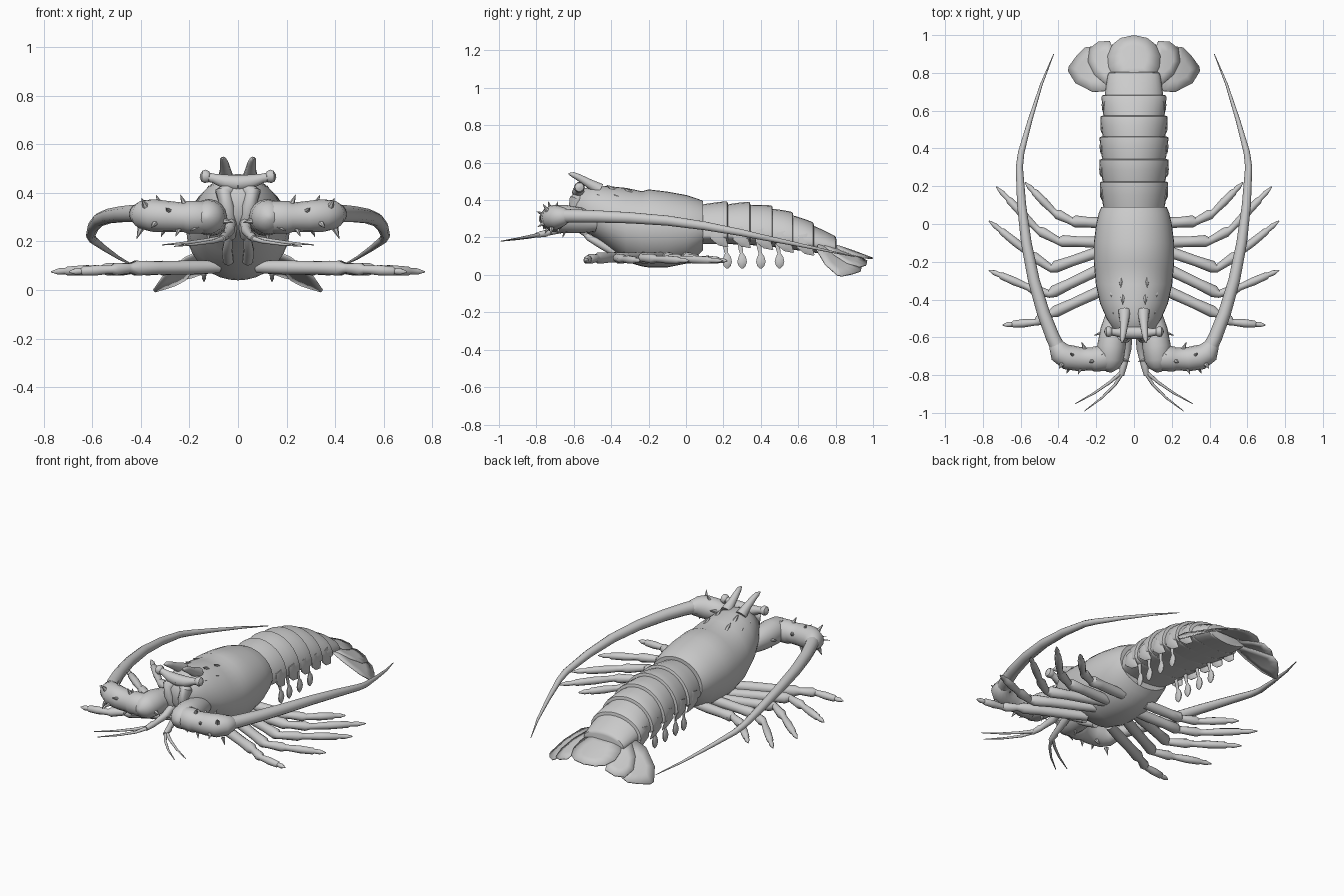
import bpy, bmesh, math
from mathutils import Vector as V


def finish(name, bm, mirror=False, thick=0):
    bmesh.ops.recalc_face_normals(bm, faces=bm.faces)
    me = bpy.data.meshes.new(name)
    bm.to_mesh(me)
    bm.free()
    for p in me.polygons:
        p.use_smooth = True
    me.set_sharp_from_angle(angle=math.radians(40))
    ob = bpy.data.objects.new(name, me)
    bpy.context.collection.objects.link(ob)
    if thick:
        ob.modifiers.new("thickness", 'SOLIDIFY').thickness = thick
    if mirror:
        ob.modifiers.new("mirror", 'MIRROR').use_axis[0] = True
    return ob


def skin(bm, rings):
    rows = [[bm.verts.new(p) for p in r] for r in rings]
    n = len(rows[0])
    for a, b in zip(rows, rows[1:]):
        for i in range(n):
            j = (i + 1) % n
            bm.faces.new((a[i], a[j], b[j], b[i]))
    bm.faces.new(rows[0])
    bm.faces.new(rows[-1])


def body(name, sections, n=28):
    # sections: y, half width, bottom z, widest z, top z
    rings = []
    for y, w, zb, zm, zt in sections:
        ring = []
        for i in range(n):
            t = 2 * math.pi * i / n
            s = math.sin(t)
            ring.append((w * math.cos(t), y, zm + s * ((zt - zm) if s > 0 else (zm - zb))))
        rings.append(ring)
    bm = bmesh.new()
    skin(bm, rings)
    return finish(name, bm)


def add_tube(bm, pts, ref=(0, 0, 1), flat=1, n=10):
    # pts: x, y, z, radius
    c = [V(p[:3]) for p in pts]
    rings = []
    for i, p in enumerate(pts):
        d = V((0, 0, 0))
        if i > 0:
            d += (c[i] - c[i - 1]).normalized()
        if i < len(c) - 1:
            d += (c[i + 1] - c[i]).normalized()
        side = d.cross(V(ref)).normalized()
        up = side.cross(d).normalized()
        rings.append([c[i] + p[3] * (side * flat * math.cos(a) + up * math.sin(a))
                      for a in (2 * math.pi * k / n for k in range(n))])
    skin(bm, rings)


def tube(name, pts, **kw):
    bm = bmesh.new()
    add_tube(bm, pts, **kw)
    return finish(name, bm, mirror=True)


# carapace with its neck groove
body("carapace", [
    (-.61, .05, .31, .36, .40), (-.58, .095, .25, .35, .445), (-.5, .145, .21, .32, .478),
    (-.42, .18, .15, .29, .475), (-.32, .202, .07, .26, .465), (-.235, .21, .045, .25, .447),
    (-.2, .213, .04, .25, .457), (-.1, .213, .04, .25, .445), (0, .2, .06, .25, .427),
    (.06, .186, .1, .25, .408), (.09, .173, .13, .25, .396)], n=36)

# abdomen rings: boundary y, half width, widest z, top z
seg = [(.07, .17, .21, .385), (.22, .176, .21, .388), (.34, .179, .205, .385), (.46, .177, .195, .365),
       (.57, .173, .18, .33), (.68, .166, .165, .275), (.80, .13, .145, .20)]
for i, (a, b) in enumerate(zip(seg, seg[1:])):
    rows = []
    for t, g in ((-.12, -.016), (.15, -.008), (.55, 0), (.9, .005), (1, .004), (1.03, -.006)):
        y, w, zm, zt = (a[k] + (b[k] - a[k]) * t for k in range(4))
        rows.append((y, w + g, zm - .045, zm, zt + g))
    body(f"abdomen_ring_{i + 1}", rows)
    # pointed side flap of the ring
    y, w, zm = b[:3]
    if i < 5:
        tube(f"side_flap_{i + 1}", [(w - .012, y - .06, zm + .05, .03), (w - .006, y - .05, zm, .045),
                                    (w - .01, y - .025, zm - .035, .028), (w - .015, y + .005, zm - .06, .003)],
             ref=(0, 1, 0), flat=.25)

# swimmerets under the abdomen
for i, y in enumerate((.22, .30, .40, .50)):
    tube(f"swimmeret_{i + 1}", [(.13, y - .015, .2, .016), (.135, y - .008, .14, .012), (.137, y - .003, .115, .009),
                                (.138, y, .095, .021), (.14, y, .07, .027), (.14, y, .048, .02), (.14, y, .033, .004)],
         ref=(0, 1, 0), flat=.4)


# tail fan plates lie on one drooping surface
def plate(name, outline, lift, mirror=True):
    def drop(x, y):
        return (x, y, .20 - .38 * (y - .7) - 1.25 * x * x + lift)
    bm = bmesh.new()
    cx = sum(p[0] for p in outline) / len(outline)
    cy = sum(p[1] for p in outline) / len(outline)
    mid = bm.verts.new(drop(cx, cy))
    inner = [bm.verts.new(drop((x + cx) / 2, (y + cy) / 2)) for x, y in outline]
    outer = [bm.verts.new(drop(x, y)) for x, y in outline]
    for i in range(len(outline)):
        j = (i + 1) % len(outline)
        bm.faces.new((mid, inner[i], inner[j]))
        bm.faces.new((inner[i], outer[i], outer[j], inner[j]))
    finish(name, bm, mirror, .007)


half = [(.10, .76), (.135, .83), (.14, .89), (.115, .95), (.07, .985)]
plate("tail_centre", half + [(0, 1.0)] + [(-x, y) for x, y in reversed(half)], .006, False)
plate("tail_inner_fin", [(.08, .74), (.15, .74), (.21, .79), (.245, .86), (.235, .93),
                         (.19, .965), (.13, .97), (.10, .9)], .001)
plate("tail_outer_fin", [(.10, .74), (.16, .705), (.22, .70), (.31, .745), (.35, .81), (.345, .835),
                         (.305, .89), (.26, .935), (.22, .94), (.17, .85)], -.004)

# walking legs: hip, knee, ankle, tip in plan
legs = [((.08, .0), (.33, .015), (.42, .06), (.577, .22)),
        ((.08, -.10), (.40, -.09), (.51, -.03), (.73, .198)),
        ((.08, -.11), (.44, -.235), (.55, -.16), (.768, .017)),
        ((.08, -.19), (.45, -.37), (.56, -.335), (.768, -.245)),
        ((.08, -.31), (.44, -.475), (.52, -.52), (.695, -.535))]
for i, pts in enumerate(legs):
    hip, knee, ankle, tip = (V((*p, z)) for p, z in zip(pts, (.095, .09, .085, .075)))
    path = [(hip, knee, 0, .026), (hip, knee, .3, .03), (hip, knee, .7, .028), (hip, knee, .93, .032),
            (hip, knee, 1, .021), (knee, ankle, .15, .021), (knee, ankle, .8, .027), (knee, ankle, 1, .018),
            (ankle, tip, .1, .018), (ankle, tip, .35, .022), (ankle, tip, .68, .019), (ankle, tip, .72, .013),
            (ankle, tip, .85, .014), (ankle, tip, 1, .003)]
    tube(f"walking_leg_{i + 1}", [(*a.lerp(b, t), r) for a, b, t, r in path])

# thick spiny antenna bases
tube("antenna_root", [(.1, -.48, .28, .05), (.11, -.56, .29, .068), (.12, -.65, .3, .075), (.125, -.72, .3, .07),
                      (.128, -.76, .3, .05), (.13, -.785, .3, .012)], n=16)
tube("antenna_arm", [(.1, -.71, .3, .05), (.15, -.71, .3, .067), (.21, -.715, .3, .067), (.225, -.715, .3, .06),
                     (.29, -.715, .303, .064), (.35, -.705, .307, .067), (.39, -.68, .31, .06),
                     (.405, -.645, .313, .045), (.41, -.625, .313, .03)], n=16)
bm = bmesh.new()
for k in range(16):
    ang = k * 2.4
    if k < 6:
        o = V((.115, -.56 - .035 * k, .295))
        d = V((math.cos(ang), -.3, math.sin(ang)))
    else:
        o = V((.2 + .02 * (k - 6), -.712, .303))
        d = V((.4, math.cos(ang), math.sin(ang)))
    d.normalize()
    add_tube(bm, [(*(o + d * .055), .014), (*(o + d * .075), .008), (*(o + d * .1), .001)], ref=(.3, .5, .8), n=6)
finish("antenna_spines", bm, mirror=True)

# long swept-back antennae
tube("antenna_whip", [(.39, -.68, .315, .04), (.43, -.6, .315, .037), (.48, -.47, .312, .034), (.53, -.3, .305, .031),
                      (.57, -.1, .29, .028), (.595, .1, .262, .024), (.607, .3, .225, .019), (.597, .38, .207, .017),
                      (.55, .55, .172, .012), (.49, .74, .132, .007), (.425, .9, .098, .002)])

# small forked feelers
tube("feeler_stalk", [(.03, -.57, .29, .022), (.035, -.66, .245, .022), (.05, -.74, .225, .016), (.055, -.75, .222, .019),
                      (.066, -.80, .212, .014)])
tube("feeler_inner", [(.06, -.785, .213, .011), (.10, -.85, .2, .008), (.17, -.92, .19, .006), (.262, -.99, .18, .002)])
tube("feeler_outer", [(.06, -.78, .215, .011), (.13, -.84, .205, .008), (.21, -.895, .195, .006),
                      (.312, -.952, .186, .002)])

# brow horns, eye stalks and eyes
tube("brow_horn", [(.05, -.46, .455, .034), (.052, -.52, .49, .024), (.057, -.575, .522, .018), (.061, -.605, .536, .014),
                   (.064, -.628, .541, .004)], ref=(1, 0, 0))
tube("eye_stalk", [(0, -.575, .44, .035), (.05, -.575, .445, .032), (.1, -.573, .46, .02), (.125, -.57, .465, .02)])
tube("eye", [(.112, -.57, .467, .01), (.12, -.57, .467, .024), (.135, -.57, .468, .029), (.148, -.57, .469, .024),
             (.157, -.57, .47, .006)])

# face plate and mouthparts
tube("face_plate", [(.015, -.55, .43, .03), (.06, -.59, .40, .035), (.045, -.60, .34, .03), (.03, -.58, .26, .028),
                    (.03, -.53, .22, .02)], ref=(1, 0, 0))
tube("mouthpart", [(.04, -.38, .12, .022), (.045, -.45, .16, .022), (.04, -.52, .2, .018), (.03, -.56, .235, .006)],
     ref=(1, 0, 0))

# small teeth along the back of the shell
bm = bmesh.new()
for x, y, z in ((.06, -.40, .45), (.07, -.31, .435), (.11, -.45, .40), (.12, -.36, .40)):
    add_tube(bm, [(x, y + .02, z, .014), (x, y - .005, z + .018, .008), (x, y - .025, z + .03, .001)],
             ref=(1, 0, 0), n=6)
finish("shell_teeth", bm, mirror=True)
